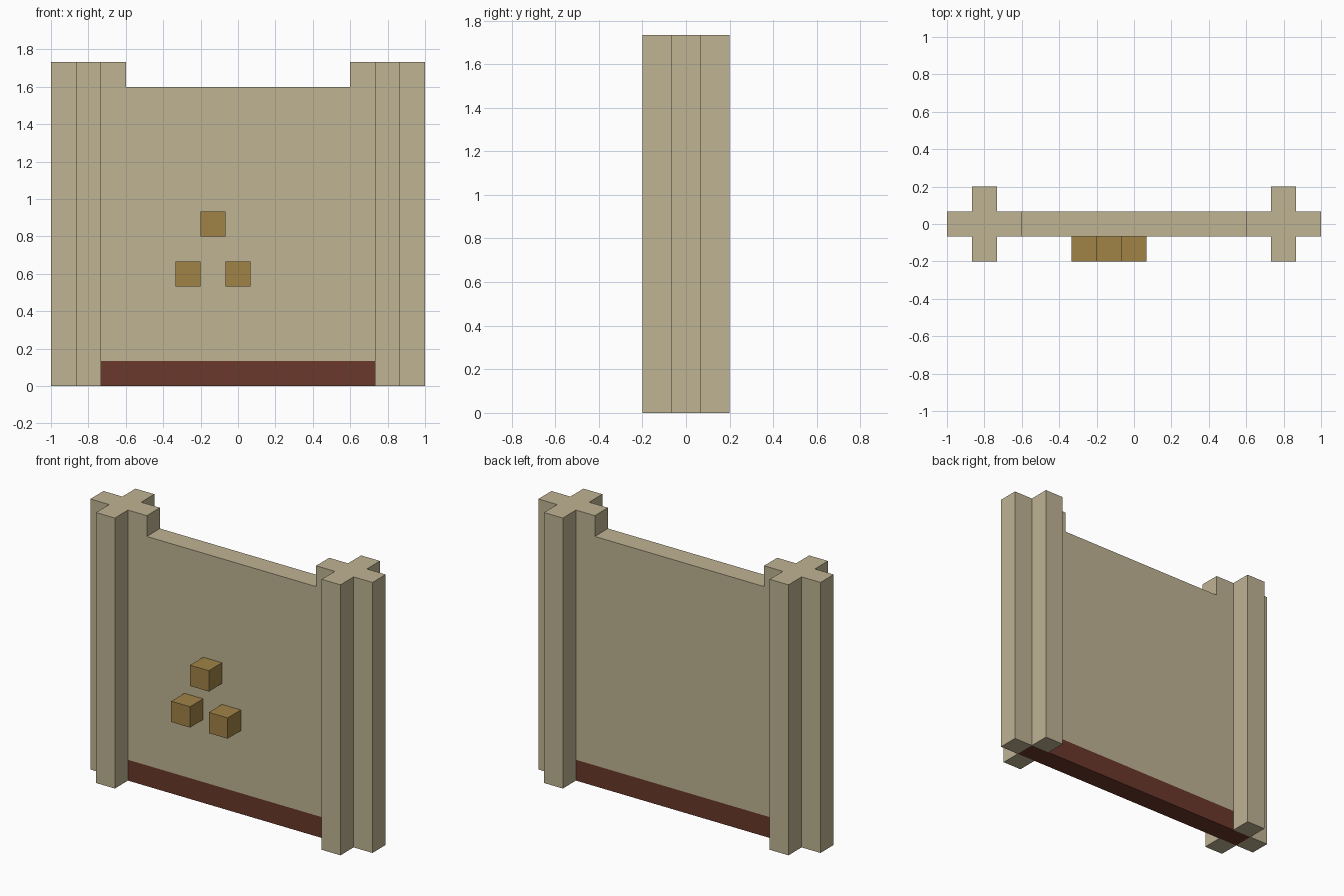
import bpy
import bmesh

cube = bpy.data.objects.get("Cube")
if cube:
    bpy.data.objects.remove(cube, do_unlink=True)

U = 2 / 15            # one grid cell
H = U / 2             # half a cell
TOP, SILL = 13 * U, 12 * U


def material(name, rgb):
    m = bpy.data.materials.new(name)
    m.use_nodes = True
    m.diffuse_color = (*rgb, 1)
    m.node_tree.nodes["Principled BSDF"].inputs["Base Color"].default_value = (*rgb, 1)
    return m


stone = material("pale_stone", (0.521, 0.451, 0.292))
gold = material("ochre", (0.352, 0.227, 0.061))
wood = material("dark_red_wood", (0.144, 0.040, 0.024))


def prism(name, outline, y0, y1, mat):
    """Extrude an (x, z) outline from y0 to y1."""
    bm = bmesh.new()
    face = bm.faces.new([bm.verts.new((x, y0, z)) for x, z in outline])
    ext = bmesh.ops.extrude_face_region(bm, geom=[face])
    moved = [v for v in ext["geom"] if isinstance(v, bmesh.types.BMVert)]
    bmesh.ops.translate(bm, verts=moved, vec=(0, y1 - y0, 0))
    bmesh.ops.recalc_face_normals(bm, faces=bm.faces)
    mesh = bpy.data.meshes.new(name)
    bm.to_mesh(mesh)
    bm.free()
    mesh.materials.append(mat)
    obj = bpy.data.objects.new(name, mesh)
    bpy.context.collection.objects.link(obj)
    return obj


def box(name, x0, x1, y0, y1, z0, z1, mat):
    return prism(name, [(x0, z0), (x1, z0), (x1, z1), (x0, z1)], y0, y1, mat)


# Wall panel with raised ends that form the cores of the posts
core, step = 6.5 * U, 4.5 * U
prism("wall_panel", [(-core, U), (core, U), (core, TOP), (step, TOP), (step, SILL),
                     (-step, SILL), (-step, TOP), (-core, TOP)], -H, H, stone)

# Bottom beam running between the outer flanges
box("bottom_beam", -core, core, -H, H, 0, U, wood)

# Flanges that complete each cross-shaped post
for side, s in (("left", 1), ("right", -1)):
    xo = sorted((s * core, s * 7.5 * U))
    xc = sorted((s * 5.5 * U, s * core))
    box(side + "_post_outer_flange", *xo, -H, H, 0, TOP, stone)
    box(side + "_post_front_flange", *xc, -3 * H, -H, 0, TOP, stone)
    box(side + "_post_back_flange", *xc, H, 3 * H, 0, TOP, stone)

# Three small blocks on the front
for name, x, z in (("upper_block", -1, 6.5), ("right_block", -2, 4.5), ("left_block", 0, 4.5)):
    box(name, x * U - H, x * U + H, -3 * H, -H, z * U - H, z * U + H, gold)
